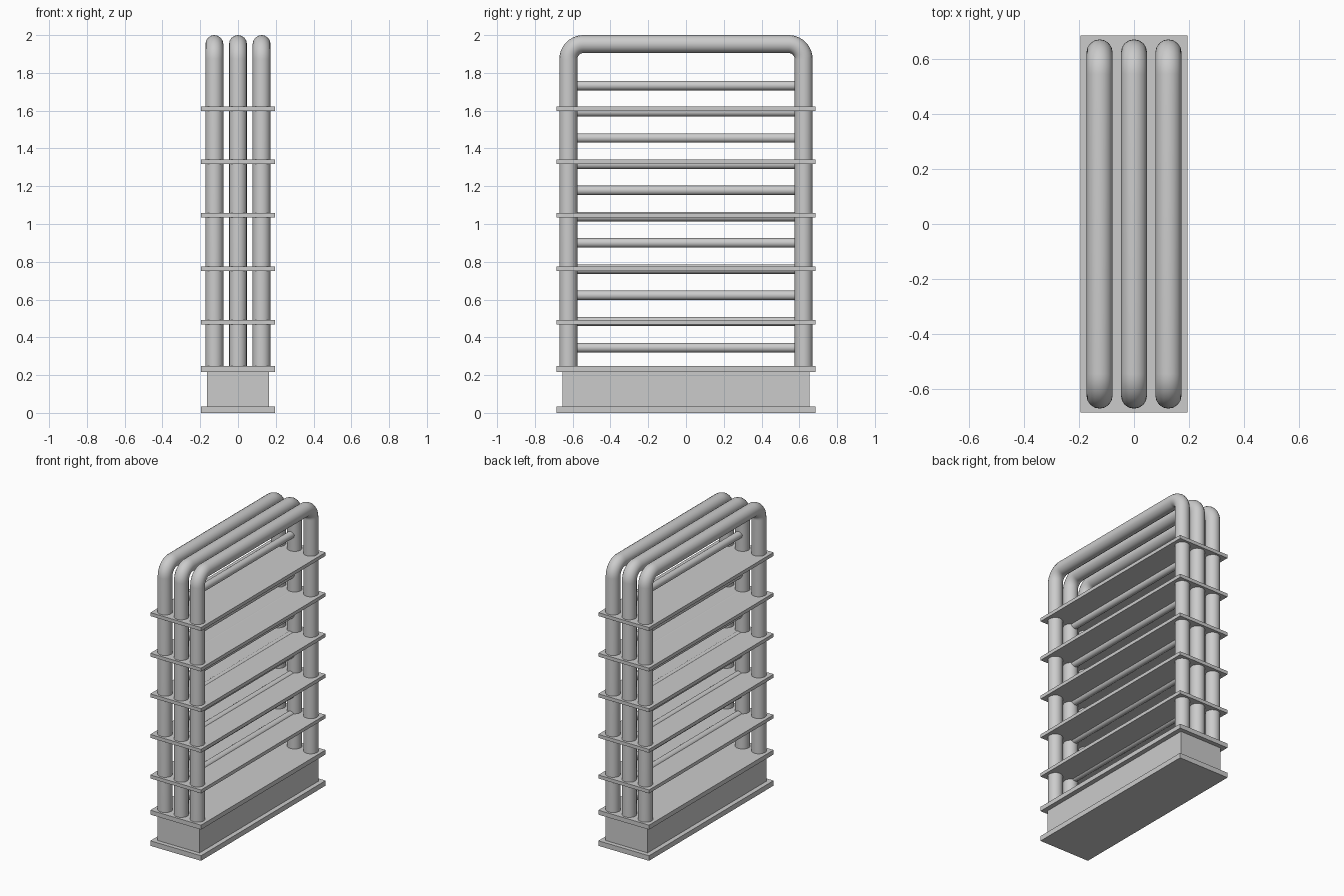
import bpy
from math import sin, cos, pi, radians

if "Cube" in bpy.data.objects:
    bpy.data.objects.remove(bpy.data.objects["Cube"])

TUBE_R, BEND_R = 0.0475, 0.08
LEG_Y, TOP_Z = 0.623, 2.0 - 0.0475


def slab(name, half_x, half_y, z0, z1):
    bpy.ops.mesh.primitive_cube_add(size=1, location=(0, 0, (z0 + z1) / 2))
    ob = bpy.context.object
    ob.name = name
    ob.scale = (2 * half_x, 2 * half_y, z1 - z0)
    bpy.ops.object.transform_apply(location=False, rotation=False, scale=True)
    return ob


def hoop(name, x):
    # Upside-down U path with rounded corners, swept with a round section
    cy, cz = LEG_Y - BEND_R, TOP_Z - BEND_R
    arc = [(cy + BEND_R * cos(a), cz + BEND_R * sin(a))
           for a in (i * pi / 2 / 10 for i in range(11))]
    half = [(LEG_Y, 0.23)] + arc
    path = half + [(-y, z) for y, z in reversed(half)]
    cu = bpy.data.curves.new(name, 'CURVE')
    cu.dimensions = '3D'
    cu.bevel_depth = TUBE_R
    cu.bevel_resolution = 6
    cu.use_fill_caps = True
    sp = cu.splines.new('POLY')
    sp.points.add(len(path) - 1)
    for p, (y, z) in zip(sp.points, path):
        p.co = (x, y, z, 1)
    ob = bpy.data.objects.new(name, cu)
    bpy.context.collection.objects.link(ob)
    bpy.ops.object.select_all(action='DESELECT')
    ob.select_set(True)
    bpy.context.view_layer.objects.active = ob
    bpy.ops.object.convert(target='MESH')
    bpy.ops.object.shade_smooth_by_angle(angle=radians(40))


# Base: foot plate, block and cap plate
slab("foot_plate", 0.195, 0.685, 0, 0.035)
slab("base_block", 0.163, 0.655, 0.035, 0.217)
slab("cap_plate", 0.195, 0.685, 0.217, 0.248)

# Five thin shelves
for i in range(5):
    z = 0.481 + 0.2825 * i
    slab(f"shelf_{i + 1}", 0.195, 0.685, z - 0.012, z + 0.012)

# Three bent tube hoops
for i, x in enumerate((-0.125, 0, 0.125)):
    hoop(f"tube_hoop_{i + 1}", x)

# Rungs across the middle hoop
for i in range(11):
    bpy.ops.mesh.primitive_cylinder_add(
        vertices=24, radius=0.025, depth=2 * LEG_Y,
        location=(0, 0, 0.345 + 0.1388 * i), rotation=(pi / 2, 0, 0))
    bpy.context.object.name = f"rung_{i + 1}"
    bpy.ops.object.shade_smooth_by_angle(angle=radians(40))
